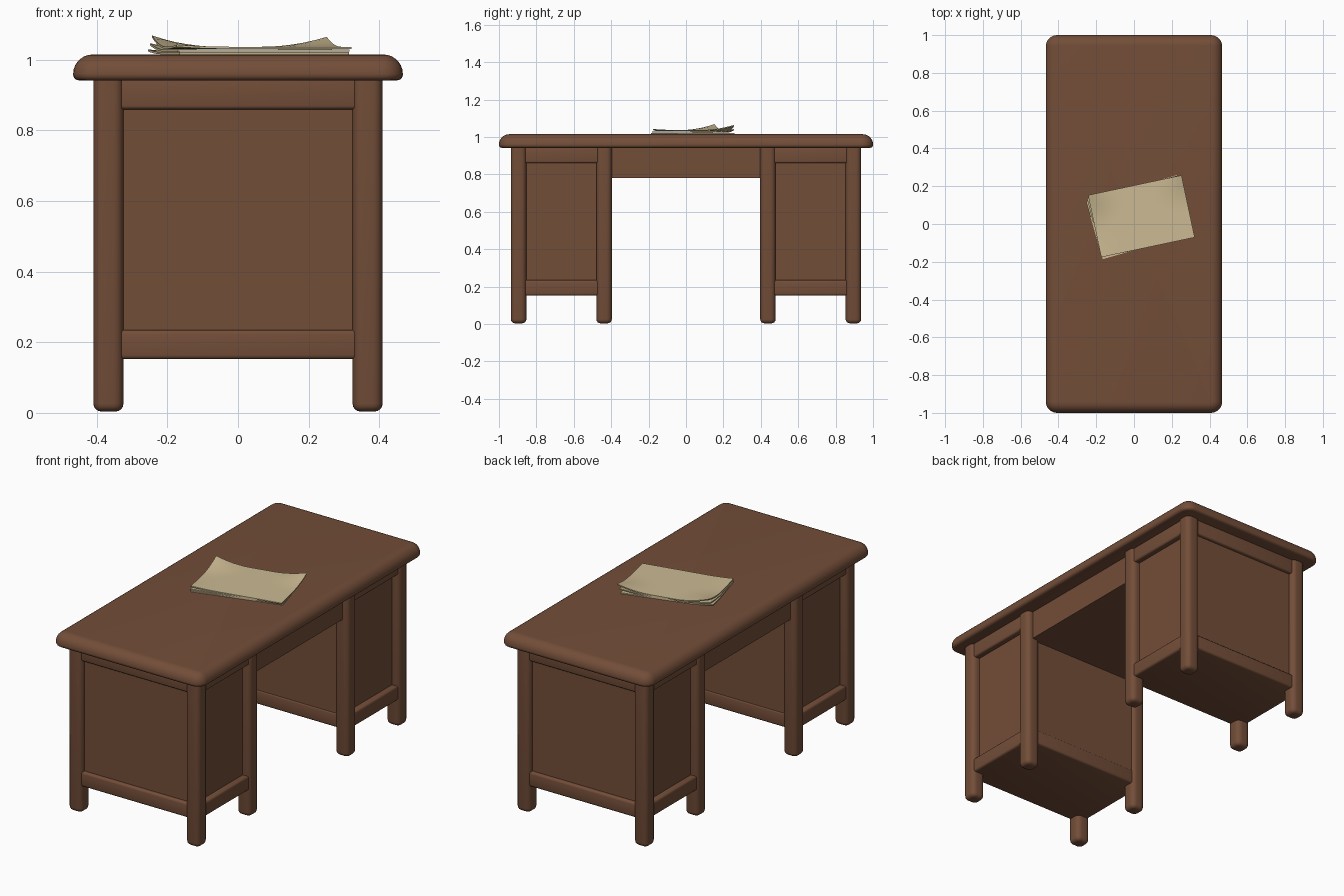
import bpy, bmesh, math
from mathutils import Vector

if "Cube" in bpy.data.objects:
    bpy.data.objects.remove(bpy.data.objects["Cube"])


def material(name, rgb):
    m = bpy.data.materials.new(name)
    m.diffuse_color = (*rgb, 1)
    m.use_nodes = True
    m.node_tree.nodes["Principled BSDF"].inputs["Base Color"].default_value = m.diffuse_color
    return m


WOOD = material("brown_wood", (0.171, 0.075, 0.040))
PAPER = material("cream_paper", (0.60, 0.49, 0.29))


def finish(bm, name, mat, angle=40):
    bmesh.ops.recalc_face_normals(bm, faces=bm.faces)
    me = bpy.data.meshes.new(name)
    bm.to_mesh(me)
    bm.free()
    ob = bpy.data.objects.new(name, me)
    bpy.context.collection.objects.link(ob)
    me.materials.append(mat)
    bpy.ops.object.select_all(action='DESELECT')
    ob.select_set(True)
    bpy.context.view_layer.objects.active = ob
    bpy.ops.object.shade_smooth_by_angle(angle=math.radians(angle))
    return ob


def rounded_block(name, cx, cy, hx, hy, radius, profile, seg=5):
    """Stack rounded rectangles; profile is a list of (inset, z)."""
    bm = bmesh.new()
    loops = []
    for inset, z in profile:
        r = max(radius - inset, 0.004)
        ring = []
        for q, (sx, sy) in enumerate([(1, 1), (-1, 1), (-1, -1), (1, -1)]):
            for i in range(seg + 1):
                a = math.pi / 2 * (q + i / seg)
                ring.append(bm.verts.new((
                    cx + sx * (hx - inset - r) + r * math.cos(a),
                    cy + sy * (hy - inset - r) + r * math.sin(a), z)))
        loops.append(ring)
    n = len(loops[0])
    for a, b in zip(loops, loops[1:]):
        for i in range(n):
            j = (i + 1) % n
            bm.faces.new((a[i], a[j], b[j], b[i]))
    bm.faces.new(loops[0])
    bm.faces.new(loops[-1])
    return finish(bm, name, WOOD)


def box(name, x0, x1, y0, y1, z0, z1, bevel=0.0):
    bm = bmesh.new()
    bmesh.ops.create_cube(bm, size=1)
    for v in bm.verts:
        v.co = Vector(((x0 + x1) / 2 + v.co.x * (x1 - x0),
                       (y0 + y1) / 2 + v.co.y * (y1 - y0),
                       (z0 + z1) / 2 + v.co.z * (z1 - z0)))
    if bevel:
        bmesh.ops.bevel(bm, geom=bm.edges[:], offset=bevel, segments=3,
                        profile=0.5, affect='EDGES')
    return finish(bm, name, WOOD)


def arc(radius, z, up, steps=6):
    """Quarter-round (inset, z) points ending (up) or starting (down) at a flat cap."""
    pts = []
    for i in range(steps + 1):
        a = math.pi / 2 * i / steps
        pts.append((radius * (1 - math.cos(a)),
                    z + (-1 if up else 1) * radius * (1 - math.sin(a))))
    return pts if up else pts[::-1]


# Table top with a wide rounded upper edge
rounded_block("table_top", 0, 0, 0.467, 1.0, 0.06,
              arc(0.016, 0.942, False, 4) + arc(0.055, 1.015, True, 7), 6)

# Two pedestals: recessed panels, upper and lower rails, four legs each
for s, side in ((-1, "front"), (1, "back")):
    def span(a, b):
        return sorted((s * a, s * b))
    box(side + "_cabinet_panels", -0.365, 0.365, *span(0.412, 0.905), 0.16, 0.945)
    box(side + "_lower_rail", -0.398, 0.398, *span(0.408, 0.925), 0.152, 0.235, 0.012)
    box(side + "_upper_rail", -0.398, 0.398, *span(0.408, 0.925), 0.86, 0.95, 0.01)
    for x in (-1, 1):
        for y, end in ((0.438, "inner"), (0.895, "outer")):
            rounded_block(f"{side}_{end}_leg_{'left' if x < 0 else 'right'}",
                          x * 0.367, s * y, 0.0425, 0.0415, 0.028,
                          arc(0.022, 0.004, False, 4) + [(0, 0.95)])

# Drawer box bridging the knee space
box("center_drawer", -0.375, 0.375, -0.42, 0.42, 0.78, 0.945)


# Loose stack of paper sheets with curled corners
def sheet(name, cx, cy, angle, z, curls, hx=0.253, hy=0.168, n=16, m=12):
    bm = bmesh.new()
    ca, sa = math.cos(angle), math.sin(angle)
    grid = []
    for j in range(m + 1):
        row = []
        for i in range(n + 1):
            u, v = 2 * i / n - 1, 2 * j / m - 1
            x, y = u * hx, v * hy
            h = z
            for ku, kv, lift, reach in curls:
                d = math.hypot(x - ku * hx, y - kv * hy)
                h += lift * max(0, 1 - d / reach) ** 2
            row.append(bm.verts.new((cx + x * ca - y * sa, cy + x * sa + y * ca, h)))
        grid.append(row)
    for j in range(m):
        for i in range(n):
            bm.faces.new((grid[j][i], grid[j][i + 1], grid[j + 1][i + 1], grid[j + 1][i]))
    # give the sheet thickness by extruding downward
    ext = bmesh.ops.extrude_face_region(bm, geom=bm.faces[:], use_keep_orig=True)
    for g in ext["geom"]:
        if isinstance(g, bmesh.types.BMVert):
            g.co.z -= 0.006
    return finish(bm, name, PAPER, 50)


sheet("bottom_sheet", 0.030, 0.036, math.radians(16), 1.0215,
      [(-1, 1, 0.008, 0.15)], 0.25, 0.160)
sheet("middle_sheet", 0.033, 0.038, math.radians(14), 1.029,
      [(-1, 1, 0.018, 0.17), (1, 1, 0.014, 0.17)], 0.25, 0.164)
sheet("top_sheet", 0.039, 0.041, math.radians(12), 1.037,
      [(-1, 1, 0.032, 0.19), (1, 1, 0.028, 0.19), (-1, -1, 0.006, 0.15)])
